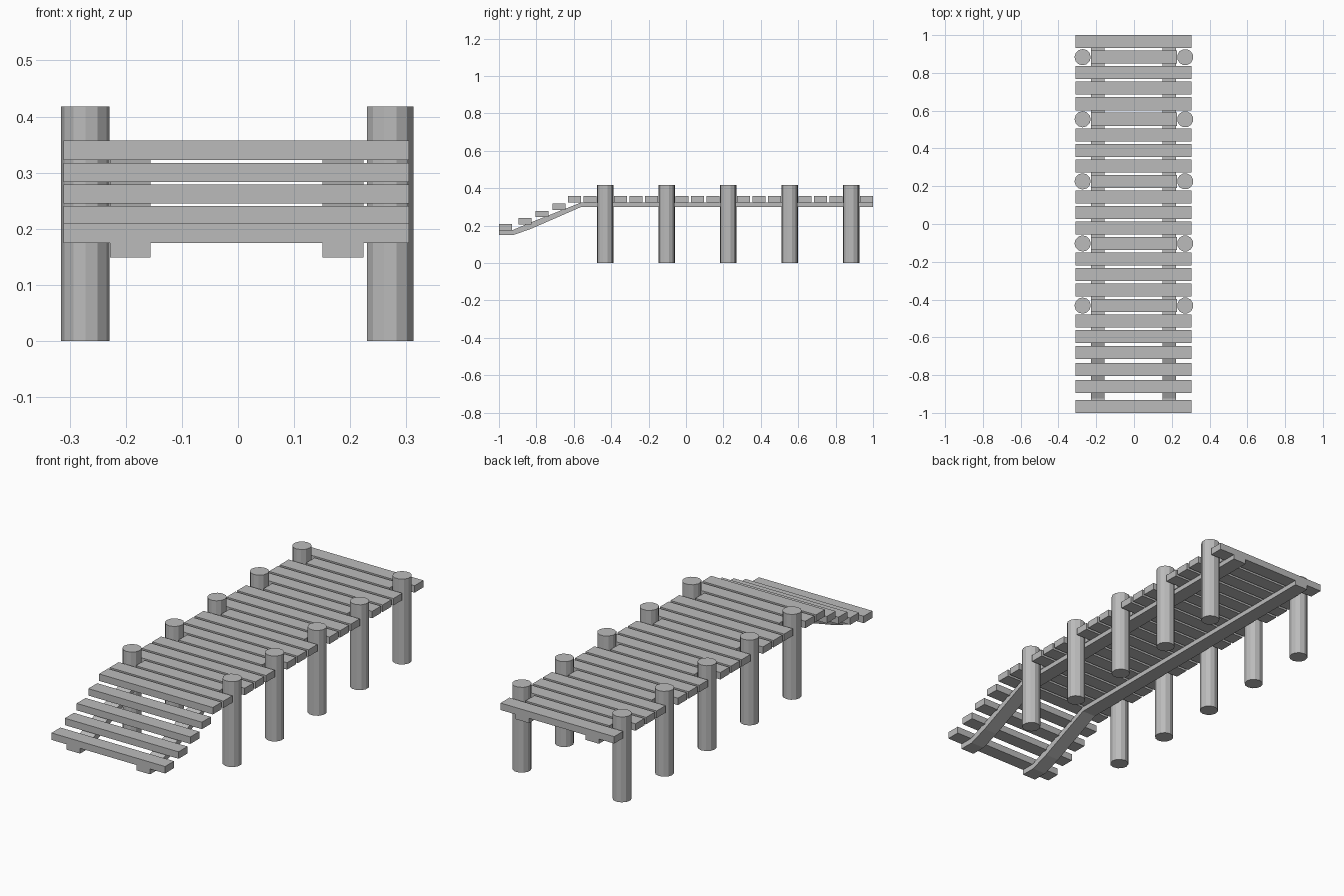
import bpy
import bmesh
from math import pi

cube = bpy.data.objects.get("Cube")
if cube:
    bpy.data.objects.remove(cube, do_unlink=True)

# Single weathered grey for all timber
grey = bpy.data.materials.new("weathered_grey")
grey.use_nodes = True
color = (0.5, 0.5, 0.5, 1)
grey.diffuse_color = color
grey.node_tree.nodes["Principled BSDF"].inputs["Base Color"].default_value = color


def finish(name, bm):
    bmesh.ops.recalc_face_normals(bm, faces=bm.faces)
    mesh = bpy.data.meshes.new(name)
    bm.to_mesh(mesh)
    bm.free()
    mesh.materials.append(grey)
    obj = bpy.data.objects.new(name, mesh)
    bpy.context.collection.objects.link(obj)
    return obj


def plank(name, y, top, half_length, x=0.0):
    bm = bmesh.new()
    bmesh.ops.create_cube(bm, size=1)
    bmesh.ops.scale(bm, vec=(2 * half_length, 0.069, 0.034), verts=bm.verts)
    bmesh.ops.translate(bm, vec=(x, y, top - 0.017), verts=bm.verts)
    return finish(name, bm)


def post(name, x, y, turn):
    bm = bmesh.new()
    bmesh.ops.create_cone(bm, cap_ends=True, segments=12, radius1=0.043,
                          radius2=0.043, depth=0.418)
    obj = finish(name, bm)
    obj.location = (x, y, 0.209)
    obj.rotation_euler.z = turn
    return obj


def stringer(name, x, path, width):
    # Bent beam: side profile swept across its width
    bm = bmesh.new()
    profile = [(y, low) for y, low, high in path]
    profile += [(y, high) for y, low, high in reversed(path)]
    face = bm.faces.new([bm.verts.new((x - width / 2, y, z)) for y, z in profile])
    swept = bmesh.ops.extrude_face_region(bm, geom=[face])["geom"]
    moved = [v for v in swept if isinstance(v, bmesh.types.BMVert)]
    bmesh.ops.translate(bm, vec=(width, 0, 0), verts=moved)
    return finish(name, bm)


# Deck planks; every fourth one is short and sits between a pair of posts
pitch = 0.0822
for i in range(20):
    y = 0.9655 - pitch * i
    if i % 4 == 1:
        plank("short_deck_plank", y, 0.357, 0.227)
        post("left_post", 0.271, y, pi / 12)
        post("right_post", -0.272, y, 0)
    else:
        plank("deck_plank", y, 0.357, 0.308, -0.003)

# Descending steps at the front
for y, top in ((-0.68, 0.317), (-0.77, 0.279), (-0.861, 0.241), (-0.9655, 0.209)):
    plank("step_plank", y, top, 0.308, -0.003)

# Two beams under the deck and the steps: y, bottom, top
beam_path = [(-1, 0.149, 0.175), (-0.925, 0.149, 0.177), (-0.83, 0.182, 0.217),
             (-0.56, 0.3, 0.324), (1, 0.3, 0.324)]
stringer("left_beam", 0.187, beam_path, 0.073)
stringer("right_beam", -0.192, beam_path, 0.073)
